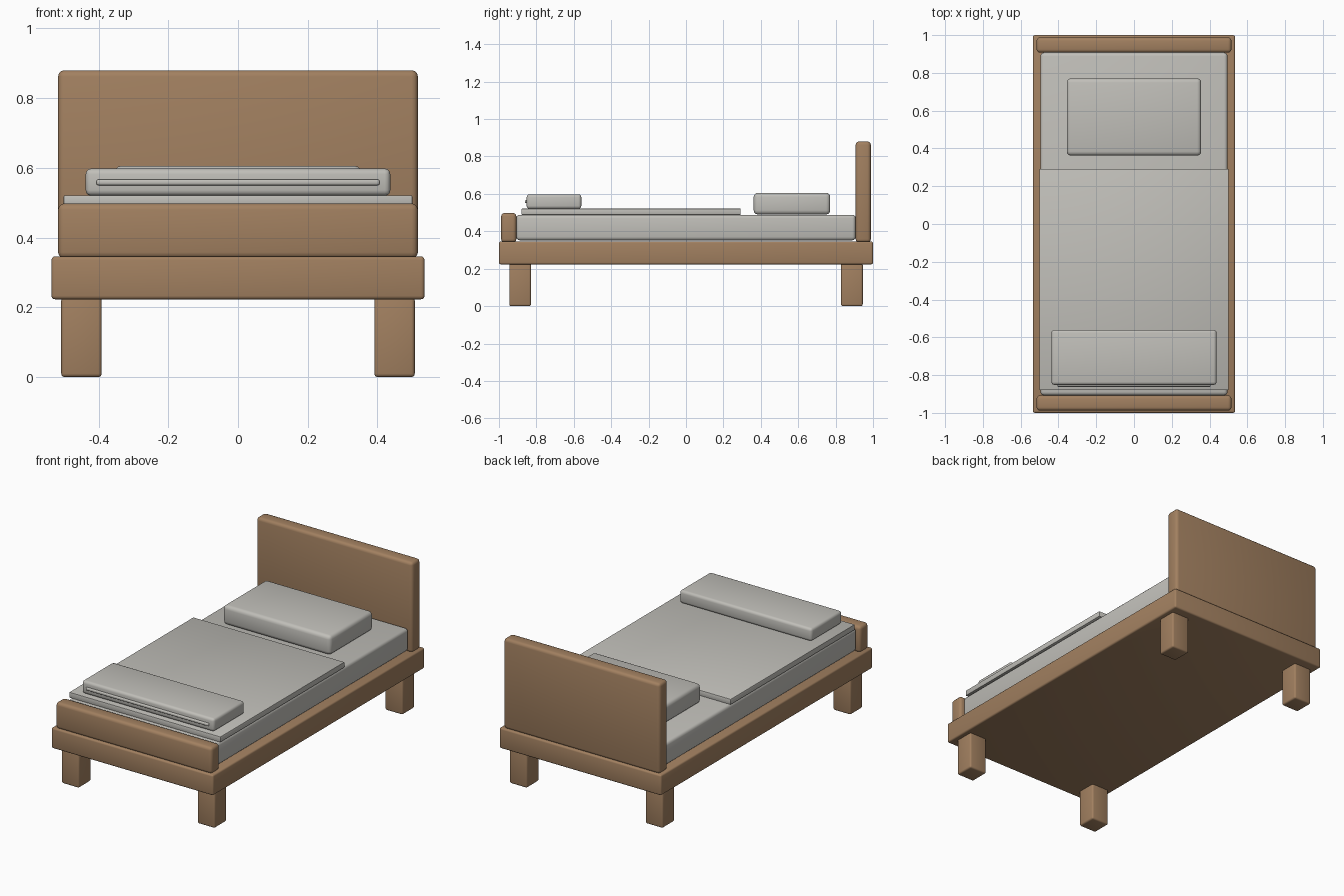
import bpy
import bmesh
import math

old = bpy.data.objects.get("Cube")
if old:
    bpy.data.objects.remove(old, do_unlink=True)


def material(name, colour):
    mat = bpy.data.materials.new(name)
    mat.use_nodes = True
    mat.diffuse_color = colour
    bsdf = mat.node_tree.nodes["Principled BSDF"]
    bsdf.inputs["Base Color"].default_value = colour
    bsdf.inputs["Roughness"].default_value = 0.8
    return mat


wood = material("warm wood", (0.36, 0.216, 0.117, 1))
linen = material("grey linen", (0.53, 0.52, 0.485, 1))


def box(name, x, y, z, mat, bevel, segments=3):
    """Rounded box filling the (low, high) range on each axis."""
    bm = bmesh.new()
    bmesh.ops.create_cube(bm, size=1)
    for v in bm.verts:
        v.co = [(lo + hi) / 2 + c * (hi - lo) for c, (lo, hi) in zip(v.co, (x, y, z))]
    mesh = bpy.data.meshes.new(name)
    bm.to_mesh(mesh)
    bm.free()
    mesh.materials.append(mat)
    obj = bpy.data.objects.new(name, mesh)
    bpy.context.collection.objects.link(obj)
    mod = obj.modifiers.new("rounded edges", "BEVEL")
    mod.width = bevel
    mod.segments = segments
    bpy.ops.object.select_all(action="DESELECT")
    obj.select_set(True)
    bpy.context.view_layer.objects.active = obj
    bpy.ops.object.modifier_apply(modifier=mod.name)
    bpy.ops.object.shade_smooth_by_angle(angle=math.radians(40))
    return obj


def wide(half):
    return (-half, half)


# Wooden frame and end boards
box("bed_base", wide(0.535), (-1, 1), (0.223, 0.346), wood, 0.01)
box("headboard", wide(0.516), (0.907, 0.988), (0.34, 0.88), wood, 0.018)
box("footboard", wide(0.516), (-0.988, -0.907), (0.34, 0.498), wood, 0.018)

# Four legs
for side, x in (("left", (0.391, 0.507)), ("right", (-0.507, -0.391))):
    for end, y in (("front", (-0.945, -0.829)), ("back", (0.829, 0.945))):
        box(f"{end}_{side}_leg", x, y, (0, 0.23), wood, 0.01)

# Bedding
box("mattress", wide(0.495), (-0.907, 0.907), (0.352, 0.488), linen, 0.018)
box("blanket", wide(0.5), (-0.88, 0.292), (0.488, 0.521), linen, 0.003, 2)
box("pillow", wide(0.356), (0.362, 0.771), (0.49, 0.606), linen, 0.022)
box("folded_throw", wide(0.437), (-0.852, -0.56), (0.52, 0.598), linen, 0.016)
box("throw_piping", wide(0.406), (-0.862, -0.845), (0.55, 0.567), linen, 0.006)
